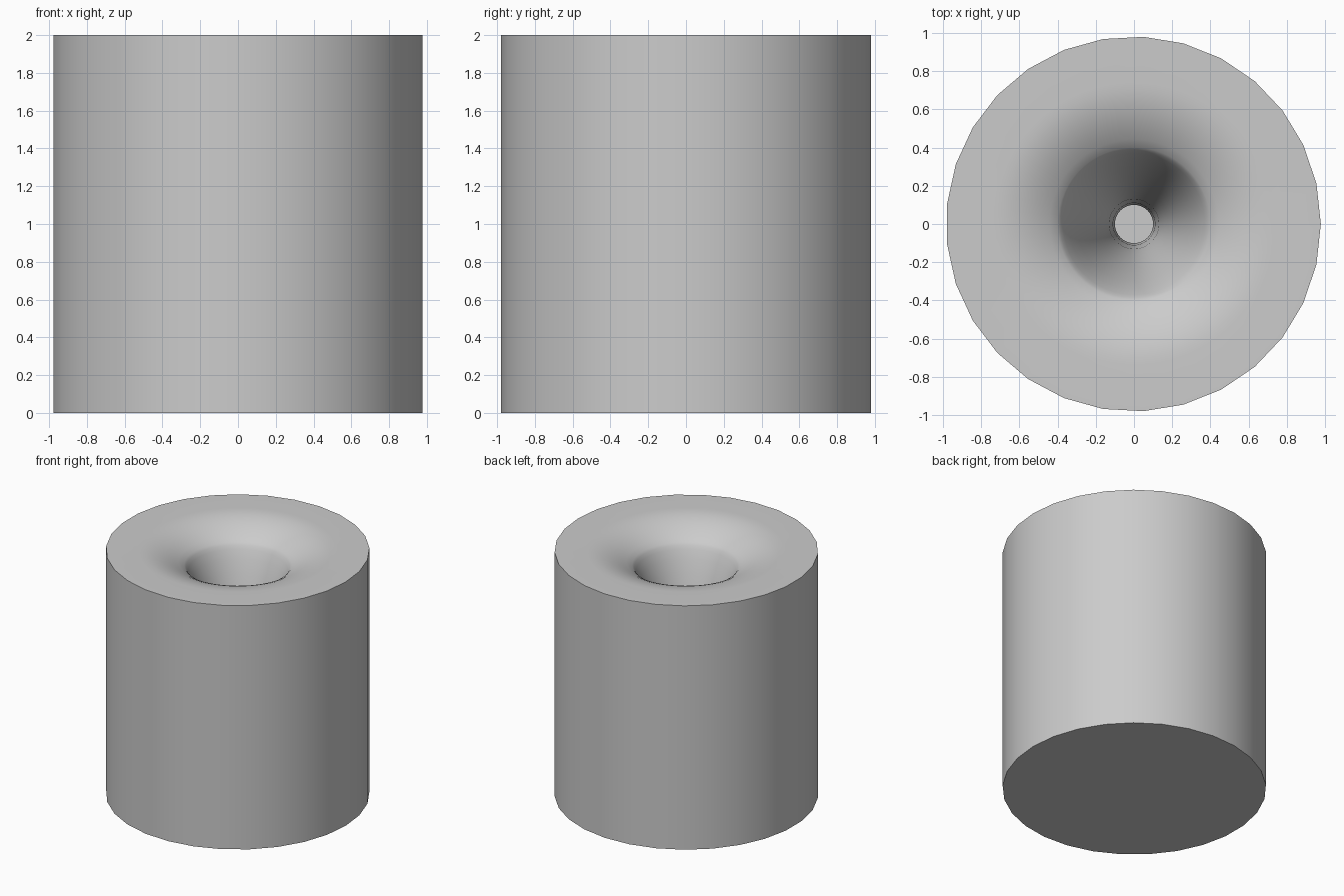
import bpy, bmesh, math

if "Cube" in bpy.data.objects:
    bpy.data.objects.remove(bpy.data.objects["Cube"])

SIDES = 29            # faceted outer wall
R, H = 0.98, 2.0
CX = -0.003           # centres the odd-sided outline on x = 0

bm = bmesh.new()


def ring(radius, z, n, cx=0.0):
    return [bm.verts.new((cx + radius * math.cos(2 * math.pi * i / n),
                          radius * math.sin(2 * math.pi * i / n), z))
            for i in range(n)]


def bridge(low, high):
    n = len(low)
    for i in range(n):
        j = (i + 1) % n
        bm.faces.new((low[i], low[j], high[j], high[i]))


# Outer wall and solid base
base = ring(R, 0, SIDES, CX)
rim = ring(R, H, SIDES, CX)
bridge(base, rim)
bm.faces.new(base[::-1])

# Funnel profile (radius, depth): soft dish, steep throat, narrow shaft
n = SIDES * 2
dish = [(0.74 - 0.34 * t / 8, 0.12 * (t / 8) ** 2) for t in range(9)]
throat = [(0.385, 0.138), (0.37, 0.165), (0.34, 0.23), (0.30, 0.34),
          (0.25, 0.50), (0.20, 0.70), (0.16, 0.90), (0.13, 1.10),
          (0.11, 1.35), (0.10, 1.60), (0.10, 1.95)]
rings = [ring(r, H - d, n) for r, d in dish + throat]
for upper, lower in zip(rings, rings[1:]):
    bridge(upper, lower)
bm.faces.new(rings[-1])

# Flat top between the faceted rim and the round dish
lip = rings[0]
for i in range(SIDES):
    k = 2 * i
    bm.faces.new((rim[i], rim[(i + 1) % SIDES],
                  lip[(k + 2) % n], lip[k + 1], lip[k]))

bmesh.ops.recalc_face_normals(bm, faces=bm.faces)
mesh = bpy.data.meshes.new("funnel_block")
bm.to_mesh(mesh)
bm.free()

block = bpy.data.objects.new("funnel_block", mesh)
bpy.context.collection.objects.link(block)
bpy.context.view_layer.objects.active = block
block.select_set(True)
bpy.ops.object.shade_smooth_by_angle(angle=math.radians(45))
